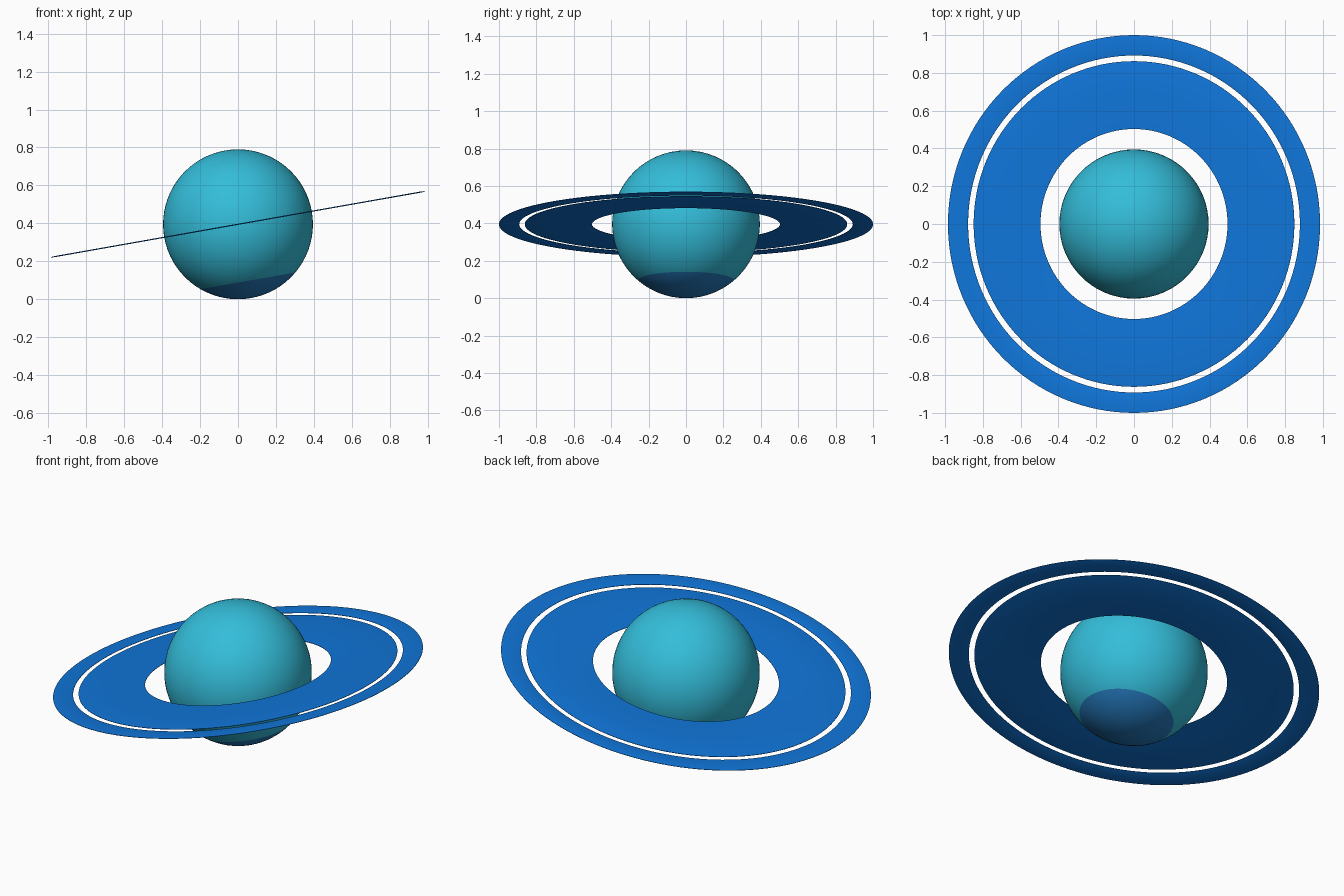
import bpy, bmesh, math
from mathutils import Matrix

if "Cube" in bpy.data.objects:
    bpy.data.objects.remove(bpy.data.objects["Cube"])

R = 0.395                      # planet radius
TILT = Matrix.Translation((0, 0, R)) @ Matrix.Rotation(math.radians(-10), 4, 'Y')


def material(name, rgb):
    m = bpy.data.materials.new(name)
    m.diffuse_color = (*rgb, 1)
    m.use_nodes = True
    m.node_tree.nodes["Principled BSDF"].inputs["Base Color"].default_value = m.diffuse_color
    return m


def finish(bm, name, mats, angle):
    bmesh.ops.recalc_face_normals(bm, faces=bm.faces)
    me = bpy.data.meshes.new(name)
    bm.to_mesh(me)
    bm.free()
    for m in mats:
        me.materials.append(m)
    ob = bpy.data.objects.new(name, me)
    bpy.context.collection.objects.link(ob)
    ob.matrix_world = TILT
    bpy.ops.object.select_all(action='DESELECT')
    ob.select_set(True)
    bpy.context.view_layer.objects.active = ob
    bpy.ops.object.shade_smooth_by_angle(angle=math.radians(angle))
    return ob


teal = material("teal", (0.034, 0.51, 0.70))
cap_blue = material("polar blue", (0.018, 0.19, 0.50))
ring_blue = material("ring blue", (0.005, 0.18, 0.70))

# Planet with a differently coloured south polar cap
bm = bmesh.new()
bmesh.ops.create_uvsphere(bm, u_segments=64, v_segments=36, radius=R)
for f in bm.faces:
    if f.calc_center_median().z < -R * math.cos(math.radians(40)):
        f.material_index = 1
finish(bm, "planet", [teal, cap_blue], 40)


# Flat rings: closed cross-section with thin edges, swept round the axis
def ring(name, profile, n=128):
    section = profile + [(r, -z) for r, z in reversed(profile)]
    bm = bmesh.new()
    loops = []
    for i in range(n):
        a = 2 * math.pi * i / n
        loops.append([bm.verts.new((r * math.cos(a), r * math.sin(a), z)) for r, z in section])
    k = len(section)
    for i in range(n):
        p, q = loops[i], loops[(i + 1) % n]
        for j in range(k):
            bm.faces.new((p[j], p[(j + 1) % k], q[(j + 1) % k], q[j]))
    finish(bm, name, [ring_blue], 20)


ring("inner_ring", [(0.503, 0.001), (0.52, 0.002), (0.69, 0.003), (0.85, 0.003), (0.862, 0.001)])
ring("outer_ring", [(0.892, 0.001), (0.90, 0.003), (0.98, 0.003), (1.0, 0.001)])
